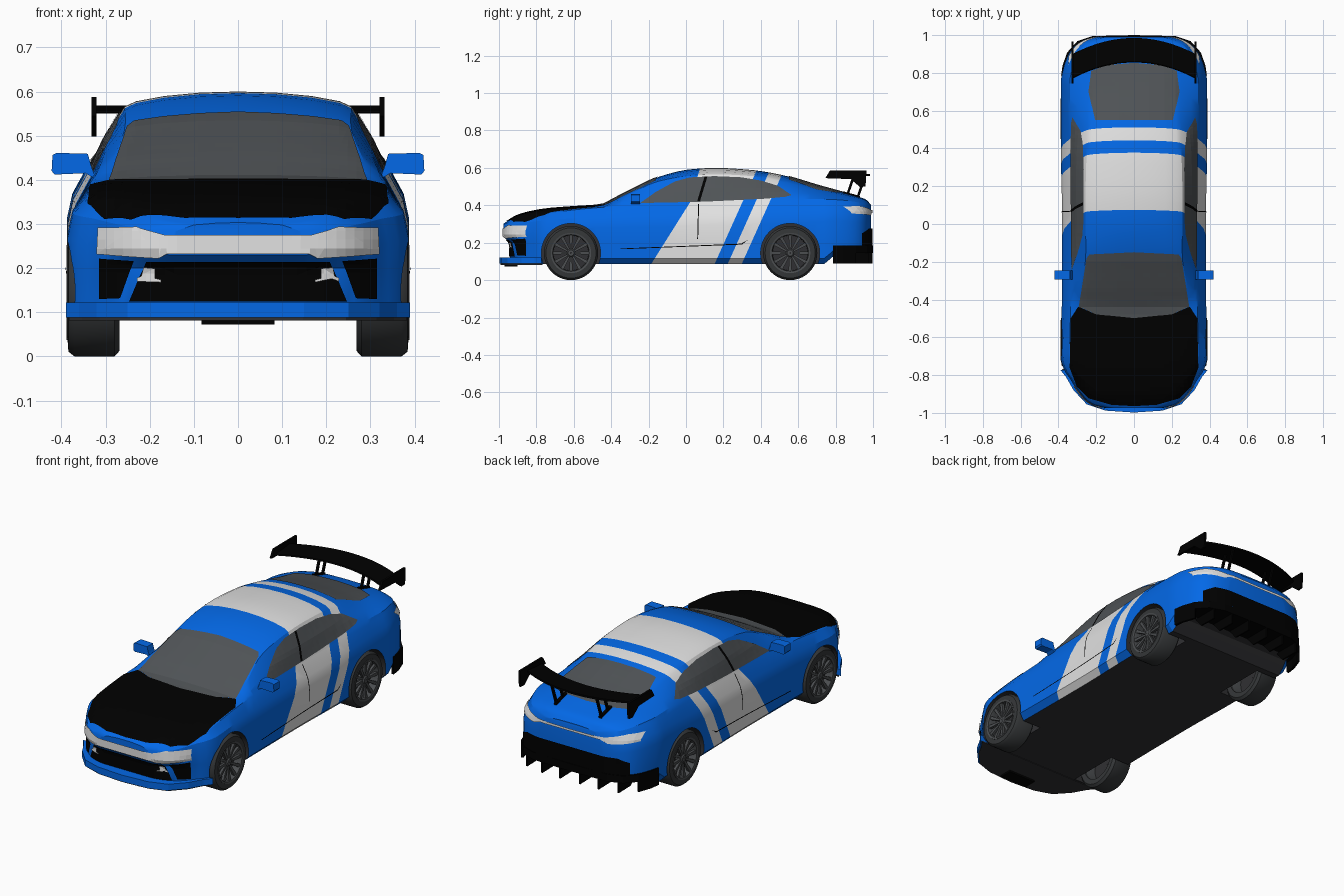
import bpy, bmesh, math
from mathutils import Vector
from mathutils.bvhtree import BVHTree

if "Cube" in bpy.data.objects:
    bpy.data.objects.remove(bpy.data.objects["Cube"])


def material(name, r, g, b):
    m = bpy.data.materials.new(name)
    m.diffuse_color = (r, g, b, 1)
    m.use_nodes = True
    m.node_tree.nodes["Principled BSDF"].inputs["Base Color"].default_value = m.diffuse_color
    return m


BLUE = material("blue_paint", 0.001, 0.14, 0.8)
WHITE = material("white_paint", 0.76, 0.76, 0.76)
BLACK = material("black_trim", 0, 0, 0)
GLASS = material("grey_glass", 0.08, 0.088, 0.095)
TYRE = material("tyre_rubber", 0.035, 0.038, 0.04)
RIM = material("rim_grey", 0.07, 0.075, 0.08)
UNDER = material("underside", 0.03, 0.03, 0.033)


def make(name, bm, *mats):
    me = bpy.data.meshes.new(name)
    bm.to_mesh(me)
    bm.free()
    ob = bpy.data.objects.new(name, me)
    bpy.context.collection.objects.link(ob)
    for m in mats:
        me.materials.append(m)
    return ob


def smooth(ob, deg=30):
    bpy.ops.object.select_all(action='DESELECT')
    ob.select_set(True)
    bpy.context.view_layer.objects.active = ob
    bpy.ops.object.shade_smooth_by_angle(angle=math.radians(deg))


def place(axis, d, u, v):
    return Vector({'x': (d, u, v), 'y': (u, d, v), 'z': (u, v, d)}[axis])


def skin(bm, rings, caps="ngon"):  # caps: ngon, strips (left to right) or loop
    vs = [[bm.verts.new(p) for p in r] for r in rings]
    n = len(vs[0])
    for a, b in zip(vs, vs[1:] + ([vs[0]] if caps == "loop" else [])):
        for i in range(n):
            bm.faces.new((a[i], a[(i + 1) % n], b[(i + 1) % n], b[i]))
    for r in (vs[0], vs[-1]) if caps != "loop" else ():
        if caps == "ngon":
            bm.faces.new(r)
        else:
            for i in range(n // 2):
                bm.faces.new(list(dict.fromkeys((r[i], r[i + 1], r[n - i - 1], r[-i]))))
    bmesh.ops.recalc_face_normals(bm, faces=bm.faces)


def prism(name, pts, axis, a, b, mat):
    bm = bmesh.new()
    skin(bm, [[place(axis, d, *p) for p in pts] for d in (a, b)])
    return make(name, bm, mat)


def both(half):  # mirror a half outline into a closed one
    return half + [(-x, y) for x, y in reversed(half) if x > 1e-6]


def curve(keys):  # monotone cubic through key points
    xs, ys = keys[::2], keys[1::2]
    s = [(ys[i + 1] - ys[i]) / (xs[i + 1] - xs[i]) for i in range(len(xs) - 1)]
    m = [s[0]] + [2 * a * b / (a + b) if a * b > 0 else 0 for a, b in zip(s, s[1:])] + [s[-1]]

    def f(x):
        i = max([0] + [k for k in range(len(s)) if xs[k] <= x])
        h = xs[i + 1] - xs[i]
        t = (x - xs[i]) / h
        return ((2*t**3 - 3*t*t + 1) * ys[i] + (t**3 - 2*t*t + t) * h * m[i]
                + (3*t*t - 2*t**3) * ys[i + 1] + (t**3 - t*t) * h * m[i + 1])
    return f


# Body: cross-sections lofted along y
side_w = curve([-.975, .15, -.96, .21, -.93, .26, -.88, .302, -.82, .338, -.77, .372, -.7, .388, -.4, .382, 0, .38,
                .4, .387, .75, .387, .82, .375, .88, .355, .93, .325, .965, .28, .985, .22, .99, .19])
shoulder = curve([-.975, .285, -.9, .3, -.75, .32, -.5, .335, 0, .345, .5, .36, .8, .37, .95, .36, .99, .34])
belt = curve([-.975, .297, -.9, .325, -.75, .355, -.5, .385, -.25, .4, .4, .42, .6, .435, .8, .43, .95, .41, .99, .39])
roof_w = curve([-.975, .07, -.93, .17, -.85, .24, -.7, .28, -.44, .298, -.155, .255, .1, .257, .6, .247,
                .8, .25, .9, .235, .96, .18, .99, .11])
roof_edge = curve([-.975, .3, -.89, .342, -.75, .37, -.59, .385, -.44, .395, -.35, .437, -.25, .485, -.155, .527,
                   .02, .558, .155, .566, .34, .557, .5, .53, .71, .475, .9, .44, .96, .424, .99, .397])
crown = curve([-.975, .303, -.89, .35, -.75, .38, -.59, .393, -.46, .402, -.36, .45, -.25, .505, -.155, .549,
               .02, .592, .155, .6, .34, .59, .5, .565, .71, .505, .9, .452, .96, .432, .99, .402])
floor_z = curve([-.975, .085, .74, .085, .8, .14, .99, .155])


def section(y):
    w, zs, zb, zr, zt, wr = side_w(y), shoulder(y), belt(y), roof_edge(y), crown(y), roof_w(y)
    wb, fl = w - .047, floor_z(y)
    half = [(0, fl), (w - .03, fl), (w, min(fl + .03, .18)), (w, .2), (w, zs - .055), (w - .012, zs), (wb, zb),
            ((wb + wr) / 2 + .008, (zb + zr) / 2), (wr, zr), (wr * .9, zr + (zt - zr) * .35),
            (wr * .65, zr + (zt - zr) * .7), (wr * .33, zr + (zt - zr) * .93), (0, zt)]
    full = half + [(-x, z) for x, z in half[-2:0:-1]]
    t = min(1, max(0, (-.8 - y) / .15))  # lower nose is set back
    return [(x, y + (.035 * t if z < .21 else 0), z) for x, z in full]


bm = bmesh.new()
skin(bm, [section(.0075 - .9825 * math.cos(math.pi * i / 60)) for i in range(61)], "strips")
body = make("body", bm, BLUE, WHITE, UNDER)

# Wheel arches
AXLES, R = (-.615, .557), .145
for y in AXLES:
    for s in (-1, 1):
        ring = [(y + .158 * math.cos(k * math.pi / 24), R + .158 * math.sin(k * math.pi / 24)) for k in range(48)]
        cutter = prism("arch_cutter", ring, 'x', s * .24, s * .5, UNDER)
        cutter.hide_render = True
        mod = body.modifiers.new("arch", 'BOOLEAN')
        mod.operation, mod.solver, mod.object = 'DIFFERENCE', 'EXACT', cutter
        bpy.context.view_layer.objects.active = body
        bpy.ops.object.modifier_apply(modifier=mod.name)
        bpy.data.objects.remove(cutter)

# Painted stripes: cut along slanted planes, then colour by rule
bm = bmesh.new()
bm.from_mesh(body.data)
for co, no in (((0, .15, .08), (0, 1, -.45)), ((0, .22, .08), (0, 1, -.45)), ((0, .295, .08), (0, 1, -.45)),
               ((0, -.19, .08), (0, 1, -.63)), ((0, .02, .415), (0, 1, -.3)), ((0, 0, .415), (0, 0, 1))):
    bmesh.ops.bisect_plane(bm, geom=bm.verts[:] + bm.edges[:] + bm.faces[:], plane_co=co, plane_no=no, dist=1e-5)
bm.normal_update()
for f in bm.faces:
    x, y, z = f.calc_center_median()
    n = f.normal
    e = y - .45 * (z - .08)
    left = y + .19 - .63 * (z - .08) if z < .415 else y - .02 - .3 * (z - .415)
    arch = any(math.hypot(y - a, z - R) < .161 for a in AXLES) and (abs(n.x) < .6 or abs(x) < .27)
    under = n.z < -.5 and abs(n.x) < .4 and z < .18
    f.material_index = 2 if arch or under else 1 if (left > 0 and e < .15) or .22 < e < .295 else 0
tree = BVHTree.FromBMesh(bm)
bm.to_mesh(body.data)
bm.free()
smooth(body, 25)


# Thin panels that hug the body surface
def panel(name, pts, axis, sign, mat, off=.004, cell=.02):
    bm = bmesh.new()
    bm.faces.new([bm.verts.new((u, v, 0)) for u, v in pts])
    bmesh.ops.triangulate(bm, faces=bm.faces[:])
    for k in (0, 1):
        lo, hi = min(p[k] for p in pts), max(p[k] for p in pts)
        no = (1, 0, 0) if k == 0 else (0, 1, 0)
        for i in range(1, int((hi - lo) / cell) + 1):
            c = lo + i * cell
            bmesh.ops.bisect_plane(bm, geom=bm.verts[:] + bm.edges[:] + bm.faces[:],
                                   plane_co=(c, c, 0), plane_no=no, dist=1e-5)
    d = place(axis, -sign, 0, 0)
    near = {'x': .35, 'y': .87, 'z': .4}[axis]
    for v in bm.verts:
        u, w = v.co.x, v.co.y
        hit = tree.ray_cast(place(axis, 2 * sign, u, w), d)
        if hit[0] is None:
            hit = tree.find_nearest(place(axis, near * sign, u, w))
        v.co = hit[0] + ((hit[1] - d) * .8 if axis == 'y' else hit[1]) * off
    bm.normal_update()
    bmesh.ops.reverse_faces(bm, faces=[f for f in bm.faces if f.normal.dot(d) > 0])
    return make(name, bm, mat)


panel("hood", both([(0, -.498), (.2, -.478), (.295, -.437), (.335, -.5), (.338, -.76), (.3, -.86), (.24, -.92),
                    (.12, -.955), (0, -.962)]), 'z', 1, BLACK)
panel("windshield", both([(0, -.498), (.2, -.478), (.292, -.437), (.25, -.18), (.235, -.16), (0, -.148)]),
      'z', 1, GLASS)
panel("rear_window", both([(0, .55), (.205, .55), (.24, .7), (.225, .81), (.15, .84), (0, .852)]), 'z', 1, GLASS)
panel("front_light_bar", both([(0, .275), (.165, .275), (.23, .293), (.315, .291), (.318, .232), (.18, .224),
                               (.16, .232), (0, .232)]), 'y', -1, WHITE)
panel("grille", both([(0, .216), (.207, .216), (.245, .125), (0, .125)]), 'y', -1, BLACK)
panel("tail_light_bar", both([(0, .372), (.2, .375), (.3, .395), (.345, .392), (.345, .355), (.22, .345),
                              (.18, .36), (0, .36)]), 'y', 1, WHITE)
panel("rear_bumper_panel", both([(0, .275), (.27, .275), (.32, .25), (.32, .185), (0, .185)]), 'y', 1, BLACK)
for s in (-1, 1):
    panel("side_window", [(-.246, .41), (-.16, .47), (-.06, .525), (.02, .547), (.15, .554), (.29, .548), (.4, .53),
                          (.49, .502), (.565, .452), (.53, .443), (.42, .433), (.1, .418)], 'x', s, GLASS)
    panel("window_pillar", [(.06, .42), (.075, .42), (.115, .552), (.1, .552)], 'x', s, BLACK, .006)
    panel("door_seam", [(.06, .22), (.065, .22), (.07, .405), (.065, .405)], 'x', s, BLACK)
    panel("sill_seam", [(-.35, .165), (.3, .19), (.33, .215), (.295, .195), (-.35, .169)], 'x', s, BLACK)
    panel("side_intake", [(s * .235, .218), (s * .312, .222), (s * .312, .13), (s * .265, .132)], 'y', -1, BLACK)
    panel("fog_light", [(s * (.2 + a), .19 + b) for a, b in
                        ((-.027, -.022), (-.027, -.016), (-.013, -.013), (-.013, .014), (.012, .016), (.016, -.008),
                         (.026, -.012), (.026, -.02), (.01, -.014))], 'y', -1, WHITE, .008)
    # Door mirrors
    prism("door_mirror", [(s * x, z) for x, z in ((.32, .4), (.345, .415), (.415, .412), (.422, .42), (.42, .456),
                                                  (.41, .461), (.34, .459), (.332, .43))], 'y', -.295, -.245, BLUE)

# Front splitter and undertray
nose = both([(0, -.998), (.15, -.988), (.25, -.955), (.32, -.88), (.36, -.81), (.39, -.772), (.3, -.772)])
prism("front_splitter", nose, 'z', .088, .122, BLUE)
prism("front_undertray", [(x * .98, y * .995) for x, y in nose], 'z', .082, .088, UNDER)
prism("splitter_tab", both([(.083, -.97), (.083, -.9)]), 'z', .072, .083, BLACK)

# Rear diffuser with fins
prism("diffuser", both([(.3, .785), (.385, .785), (.377, .84), (.352, .91), (.3, .968), (.22, .995), (0, 1)]),
      'z', .145, .185, BLACK)
for s in (-1, 1):
    for x, y0, y1 in ((.055, .84, .998), (.165, .84, .995), (.27, .82, .975)):
        prism("diffuser_fin", [(y0, .15), (y0 + .05, .09), (y1, .088), (y1, .15)], 'x', s * x, s * (x + .008), BLACK)
    prism("bumper_corner", [(s * x, y) for x, y in ((.372, .785), (.386, .785), (.378, .84), (.353, .91), (.342, .905),
                                                    (.366, .835))], 'z', .09, .185, BLACK)

# Rear wing
bm = bmesh.new()
rings = []
for i in range(17):
    x = -.325 + .65 * i / 16
    y = .92 - .085 * (x / .325) ** 2
    rings.append([(x, y + a, z) for a, z in ((-.065, .552), (0, .55), (.065, .558), (.065, .568), (0, .56),
                                             (-.06, .558))])
skin(bm, rings)
smooth(make("wing_blade", bm, BLACK))
for s in (-1, 1):
    prism("wing_end_plate", [(.745, .545), (.77, .587), (.965, .587), (.96, .5), (.93, .498), (.88, .54)],
          'x', s * .32, s * .332, BLACK)
    for a, b in ((.85, .89), (.91, .95)):
        prism("wing_strut", [(a, .44), (a + .014, .44), (b + .014, .555), (b, .555)], 'x', s * .13, s * .14, BLACK)
    prism("wing_strut_foot", [(.84, .455), (.93, .425), (.93, .45), (.84, .475)], 'x', s * .127, s * .143, BLACK)


# Wheels
def lathe(name, prof, s, y, mat, n=40):
    bm = bmesh.new()
    skin(bm, [[(s * x, y + r * math.cos(a), R + r * math.sin(a)) for r, x in prof]
              for a in (2 * math.pi * k / n for k in range(n))], "loop")
    smooth(make(name, bm, mat), 40)


for y in AXLES:
    for s in (-1, 1):
        lathe("tyre", [(.104, .27), (.132, .268), (.145, .28), (.145, .37), (.134, .384), (.106, .386)], s, y, TYRE)
        lathe("rim_ring", [(.105, .275), (.108, .275), (.108, .388), (.098, .386), (.094, .37)], s, y, RIM)
        lathe("rim_back", [(.002, .335), (.106, .335), (.106, .342), (.002, .342)], s, y, UNDER)
        lathe("hub", [(.002, .34), (.024, .34), (.024, .372), (.016, .38), (.002, .38)], s, y, RIM, 20)
        bm = bmesh.new()
        for k in range(12):
            a = math.pi * k / 6
            c, t = Vector((0, math.cos(a), math.sin(a))), Vector((0, -math.sin(a), math.cos(a)))
            o = Vector((0, y, R))
            skin(bm, [[o + c * r + t * q * h + Vector((s * (x + g), 0, 0)) for q, g in
                       ((-1, 0), (1, 0), (1, .014), (-1, .014))] for r, h, x in ((.018, .005, .36), (.1, .009, .368))])
        make("spokes", bm, RIM)
